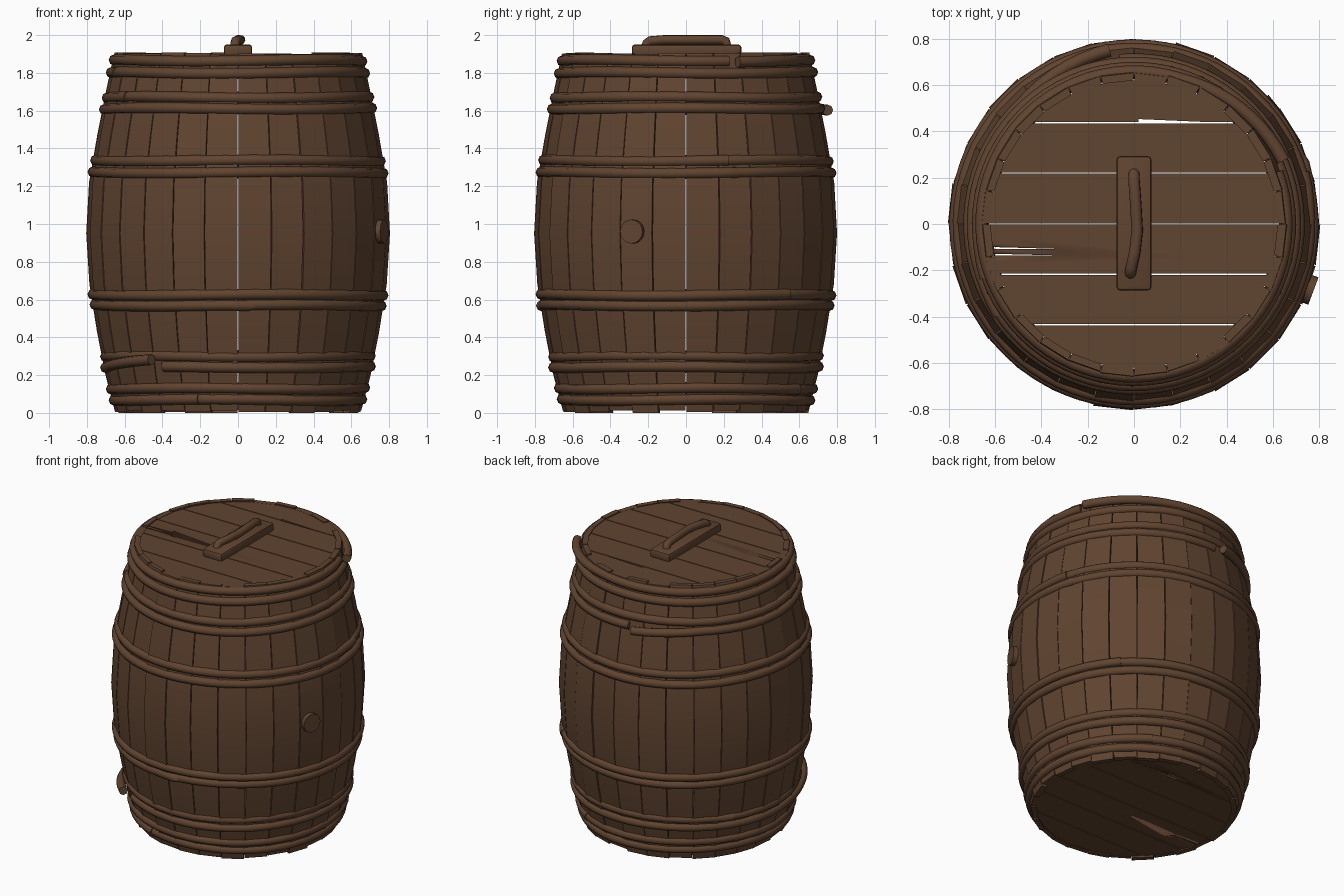
import bpy, bmesh, math, random
from mathutils import Matrix, Vector

random.seed(4)
if "Cube" in bpy.data.objects:
    bpy.data.objects.remove(bpy.data.objects["Cube"])

wood = bpy.data.materials.new("brown_wood")
wood.use_nodes = True
COLOR = (0.118, 0.058, 0.030, 1)
wood.diffuse_color = COLOR
wood.node_tree.nodes["Principled BSDF"].inputs["Base Color"].default_value = COLOR


def add_object(name, mesh, angle=35):
    obj = bpy.data.objects.new(name, mesh)
    bpy.context.collection.objects.link(obj)
    mesh.materials.clear()
    mesh.materials.append(wood)
    bpy.ops.object.select_all(action="DESELECT")
    bpy.context.view_layer.objects.active = obj
    obj.select_set(True)
    bpy.ops.object.shade_smooth_by_angle(angle=math.radians(angle))
    return obj


def from_bmesh(name, bm, angle=35):
    bmesh.ops.recalc_face_normals(bm, faces=bm.faces[:])
    mesh = bpy.data.meshes.new(name)
    bm.to_mesh(mesh)
    bm.free()
    return add_object(name, mesh, angle)


def tube(name, points, radius, tips=1.0, sides=2):
    """Sweep a round section along a path; the last point can taper."""
    curve = bpy.data.curves.new(name + "_path", "CURVE")
    curve.dimensions = "3D"
    curve.bevel_depth = radius
    curve.bevel_resolution = sides
    curve.use_fill_caps = True
    spline = curve.splines.new("POLY")
    spline.points.add(len(points) - 1)
    for p, co in zip(spline.points, points):
        p.co = (*co, 1)
    spline.points[-1].radius = tips
    helper = bpy.data.objects.new(name + "_path", curve)
    bpy.context.collection.objects.link(helper)
    deps = bpy.context.evaluated_depsgraph_get()
    mesh = bpy.data.meshes.new_from_object(helper.evaluated_get(deps))
    bpy.data.objects.remove(helper)
    return add_object(name, mesh, 50)


def prism(bm, outline, z0, z1):
    low = [bm.verts.new((x, y, z0)) for x, y in outline]
    high = [bm.verts.new((x, y, z1)) for x, y in outline]
    bm.faces.new(low[::-1])
    bm.faces.new(high)
    n = len(outline)
    for i in range(n):
        j = (i + 1) % n
        bm.faces.new((low[i], low[j], high[j], high[i]))


# Staves: bulging boards with narrow gaps and slightly uneven ends
PROFILE = [(0.0, 0.65), (0.2, 0.70), (0.43, 0.745), (0.68, 0.785), (0.95, 0.802),
           (1.22, 0.787), (1.48, 0.742), (1.7, 0.698), (1.905, 0.655)]
STAVES = 28
bm = bmesh.new()
for s in range(STAVES):
    a0 = math.tau * s / STAVES + math.pi / 2 + 0.003
    a1 = a0 + math.tau / STAVES - 0.006
    shift = random.uniform(-0.004, 0.003)
    rings = []
    for i, (z, r) in enumerate(PROFILE):
        if i == 0:
            z += random.choice((0, 0.006, 0.012))
        if i == len(PROFILE) - 1:
            z += random.uniform(-0.008, 0.006)
        corners = [(r + shift, a0), (r + shift, a1), (r - 0.035, a1), (r - 0.035, a0)]
        rings.append([bm.verts.new((q * math.cos(a), q * math.sin(a), z)) for q, a in corners])
    bm.faces.new(rings[0])
    bm.faces.new(rings[-1])
    for lo, hi in zip(rings, rings[1:]):
        for k in range(4):
            m = (k + 1) % 4
            bm.faces.new((lo[k], lo[m], hi[m], hi[k]))
from_bmesh("staves", bm, 20)


# Heads: round lids made of parallel planks, split by a few cracks
def head(name, z0, z1):
    bm = bmesh.new()
    radius, gap = 0.622, 0.003
    cuts = [-radius, -0.435, -0.217, 0, 0.22, 0.437, radius]
    for y0, y1 in zip(cuts, cuts[1:]):
        ys = [y0 + gap + (y1 - y0 - 2 * gap) * k / 8 for k in range(9)]
        right = [(math.sqrt(radius ** 2 - y * y), y) for y in ys]
        prism(bm, right + [(-x, y) for x, y in reversed(right)], z0, z1)
    lid = from_bmesh(name, bm, 30)
    bm = bmesh.new()
    for x0, x1, y, w in [(0.34, 0.02, 0.446, 0.014), (-0.34, -0.63, -0.103, 0.008),
                         (-0.31, -0.63, -0.132, 0.008)]:
        prism(bm, [(x0, y - w / 2), (x1, y - w / 2), (x1, y + w / 2)], z0 - 0.1, z1 + 0.1)
    cutter = from_bmesh(name + "_crack_cutter", bm)
    cutter.hide_render = True
    cutter.hide_viewport = True
    cutter.display_type = "WIRE"
    mod = lid.modifiers.new("cracks", "BOOLEAN")
    mod.operation = "DIFFERENCE"
    mod.solver = "EXACT"
    mod.object = cutter


head("top_head", 1.86, 1.897)
head("bottom_head", 0.015, 0.05)


# Hoops: thin rods wound round the body, some with loose or tapered ends
def hoop(name, z, outer, end, turn=1, lift_r=0.008, lift_z=0.0, loose=12, taper=1.0):
    thick, steps = 0.029, 72
    total = 360 + (6 if lift_r < 0.02 else -3)
    points = []
    for i in range(steps + 1):
        left = total * (1 - i / steps)
        a = math.radians(end - turn * left)
        t = max(0, 1 - left / loose)
        wave = 0.004 * math.sin(3 * a + 9 * z)
        r = outer - thick + lift_r * t
        points.append((r * math.cos(a), r * math.sin(a), z + wave + lift_z * t))
    tube(name, points, thick, taper)


hoop("top_hoop_upper", 1.865, 0.685, 23, -1, 0.045, -0.004, 48)
hoop("top_hoop_lower", 1.80, 0.70, 200)
hoop("upper_hoop_upper", 1.67, 0.722, -146)
hoop("upper_hoop_lower", 1.61, 0.737, 98, -1, 0.05, -0.01, 35)
hoop("belly_hoop_upper", 1.335, 0.783, 17)
hoop("belly_hoop_lower", 1.272, 0.797, 25, 1, 0.012, 0, 12, 0.3)
hoop("low_belly_hoop_upper", 0.625, 0.797, 44)
hoop("low_belly_hoop_lower", 0.57, 0.787, -81, 1, 0.014, -0.008, 14, 0.1)
hoop("lower_hoop_upper", 0.30, 0.73, 150)
hoop("lower_hoop_lower", 0.243, 0.73, -127, 1, 0.06, 0.035, 42)
hoop("bottom_hoop_upper", 0.13, 0.70, 60)
hoop("bottom_hoop_lower", 0.07, 0.685, -108)

# Bung: round plug on the side
bm = bmesh.new()
bmesh.ops.create_cone(bm, cap_ends=True, segments=20, radius1=0.063, radius2=0.063, depth=0.12)
angle = math.radians(-20.5)
out = Vector((math.cos(angle), math.sin(angle), 0))
bm.transform(Matrix.Translation(out * 0.767 + Vector((0, 0, 0.96)))
             @ out.to_track_quat("Z", "Y").to_matrix().to_4x4())
from_bmesh("bung", bm)

# Handle: bevelled base plate with a slightly bent grip
bm = bmesh.new()
bmesh.ops.create_cube(bm, size=1)
bm.transform(Matrix.Translation((0, 0.003, 1.92)) @ Matrix.Diagonal((0.15, 0.58, 0.06, 1)))
bmesh.ops.bevel(bm, geom=bm.edges[:], offset=0.015, segments=2, affect="EDGES", profile=0.5)
from_bmesh("handle_plate", bm)
grip = [(-0.015, -0.215, 1.935), (-0.015, -0.208, 1.957), (-0.012, -0.19, 1.97),
        (0.004, -0.12, 1.975), (0.014, -0.03, 1.975), (0.008, 0.08, 1.975),
        (0, 0.19, 1.975), (0, 0.21, 1.968), (0, 0.218, 1.935)]
tube("handle_grip", grip, 0.025, 1.0, 3)
